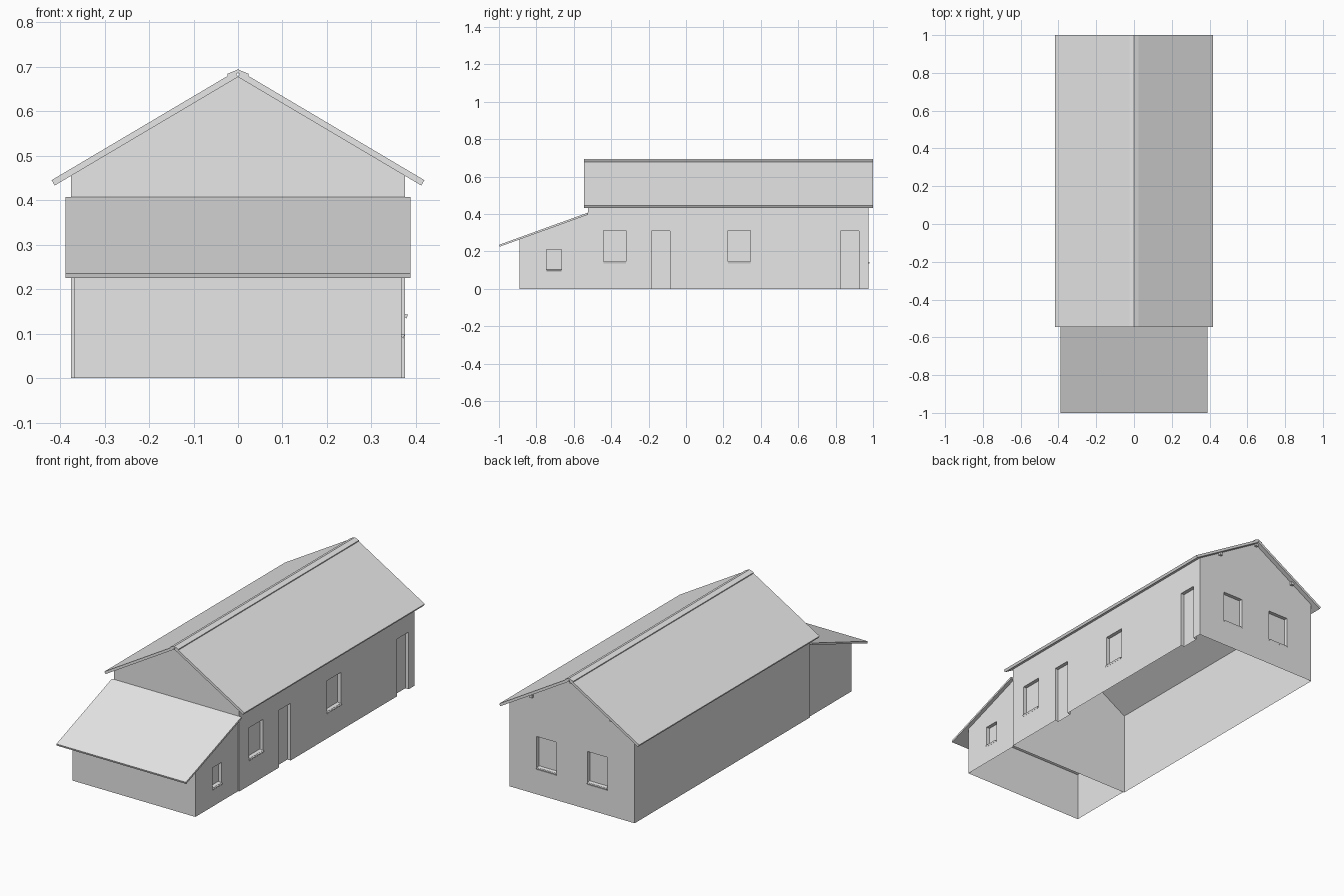
import bpy
import bmesh
from mathutils import Vector

cube = bpy.data.objects.get("Cube")
if cube:
    bpy.data.objects.remove(cube, do_unlink=True)

grey = bpy.data.materials.new("plain grey")
grey.use_nodes = True
grey.diffuse_color = (0.8, 0.8, 0.8, 1)
grey.node_tree.nodes["Principled BSDF"].inputs["Base Color"].default_value = (0.8, 0.8, 0.8, 1)

UP = Vector((0, 0, 1))
RECESS = 0.02


def finish(name, bm, recalc=False):
    bmesh.ops.remove_doubles(bm, verts=bm.verts[:], dist=0.0001)
    if recalc:
        bmesh.ops.recalc_face_normals(bm, faces=bm.faces[:])
    mesh = bpy.data.meshes.new(name)
    bm.to_mesh(mesh)
    bm.free()
    mesh.materials.append(grey)
    obj = bpy.data.objects.new(name, mesh)
    bpy.context.collection.objects.link(obj)


def prism(name, profile, start, end):
    """Closed solid: profile(a, b) swept between two placing functions."""
    bm = bmesh.new()
    ends = [[bm.verts.new(place(a, b)) for a, b in profile] for place in (start, end)]
    for ring in ends:
        bm.faces.new(ring)
    count = len(profile)
    for i in range(count):
        j = (i + 1) % count
        bm.faces.new((ends[0][i], ends[0][j], ends[1][j], ends[1][i]))
    finish(name, bm, recalc=True)


def along_y(name, profile, y0, y1):
    prism(name, profile, lambda a, b: (a, y0, b), lambda a, b: (a, y1, b))


def along_x(name, profile, x0, x1):
    prism(name, profile, lambda a, b: (x0, a, b), lambda a, b: (x1, a, b))


def wall(name, origin, along, length, height, top=(), openings=()):
    """Wall sheet with recessed openings (u0, u1, v0, v1) and a shaped top."""
    origin, along = Vector(origin), Vector(along)
    out = along.cross(UP)
    bm = bmesh.new()

    def at(u, v, d=0):
        return origin + along * u + UP * v + out * d

    def face(*points):
        bm.faces.new([bm.verts.new(p) for p in points])

    us = sorted({0, length} | {u for o in openings for u in o[:2]})
    vs = sorted({0, height} | {v for o in openings for v in o[2:]})
    for u0, u1 in zip(us, us[1:]):
        for v0, v1 in zip(vs, vs[1:]):
            if not any(o[0] <= u0 and u1 <= o[1] and o[2] <= v0 and v1 <= o[3] for o in openings):
                face(at(u0, v0), at(u1, v0), at(u1, v1), at(u0, v1))
    if top:
        face(at(0, height), at(length, height), *[at(u, v) for u, v in top])
    for u0, u1, v0, v1 in openings:
        rim = [(u0, v0), (u1, v0), (u1, v1), (u0, v1)]
        face(*[at(u, v, -RECESS) for u, v in rim])
        for i in range(4):
            p, q = rim[i], rim[(i + 1) % 4]
            if p[1] or q[1]:
                face(at(*p), at(*q), at(*q, -RECESS), at(*p, -RECESS))
    finish(name, bm)
    # Sloped sill below each window
    for u0, u1, v0, v1 in openings:
        if v0 > 0:
            sill = [(-RECESS, v0 + 0.002), (0.007, v0 - 0.002), (0.004, v0 - 0.011), (0, v0 - 0.008), (-RECESS, v0 - 0.004)]
            prism(name + "_sill", sill, lambda d, v: at(u0, v, d), lambda d, v: at(u1, v, d))


# Main house walls
W, FRONT, BACK = 0.375, -0.525, 0.975
EAVE, RIDGE, SLOPE = 0.455, 0.677, 0.592
DEPTH = BACK - FRONT
gable = [(W, RIDGE)]


def window(centre, width=0.12, low=0.145, high=0.313):
    return (centre - width / 2, centre + width / 2, low, high)


def door(centre):
    return window(centre, 0.1, 0, 0.31)


wall("right_wall", (W, FRONT, 0), (0, 1, 0), DEPTH, EAVE,
     openings=[window(0.145), door(0.39), window(0.81), door(1.4)])
wall("left_wall", (-W, BACK, 0), (0, -1, 0), DEPTH, EAVE)
wall("front_wall", (-W, FRONT, 0), (1, 0, 0), 2 * W, EAVE, gable)
wall("back_wall", (W, BACK, 0), (-1, 0, 0), 2 * W, EAVE, gable,
     [window(W - 0.152), window(W + 0.152)])

# Main roof slabs and ridge cap
OVER = 0.412
drop = RIDGE - SLOPE * OVER
for side, label in ((1, "right"), (-1, "left")):
    slab = [(0, RIDGE), (side * OVER, drop), (side * (OVER + 0.007), drop + 0.012), (side * 0.007, RIDGE + 0.012)]
    along_y(label + "_roof", slab, -0.545, 1)
cap = [(-0.024, 0.672), (-0.024, 0.684), (0, 0.694), (0.024, 0.684), (0.024, 0.672), (0, 0.686)]
along_y("ridge_cap", cap, -0.545, 1)

# Purlin ends under the back overhang
for x in (-0.24, 0, 0.24):
    z = RIDGE - SLOPE * abs(x)
    stub = [(x - 0.008, z - 0.016), (x + 0.008, z - 0.016), (x + 0.008, z), (x - 0.008, z)]
    along_y("purlin_end", stub, BACK, 0.988)

# Lean-to at the front
A, AFRONT = 0.368, -0.89
LOW, HIGH = 0.265, 0.396
LEN = FRONT - AFRONT
wall("lean_to_front_wall", (-A, AFRONT, 0), (1, 0, 0), 2 * A, LOW)
wall("lean_to_right_wall", (A, AFRONT, 0), (0, 1, 0), LEN, LOW, [(LEN, HIGH)],
     [window(0.185, 0.08, 0.1, 0.21)])
wall("lean_to_left_wall", (-A, FRONT, 0), (0, -1, 0), LEN, LOW, [(0, HIGH)])
along_x("lean_to_roof", [(-0.997, 0.225), (FRONT, HIGH), (FRONT, 0.407), (-1, 0.235)], -0.388, 0.388)
